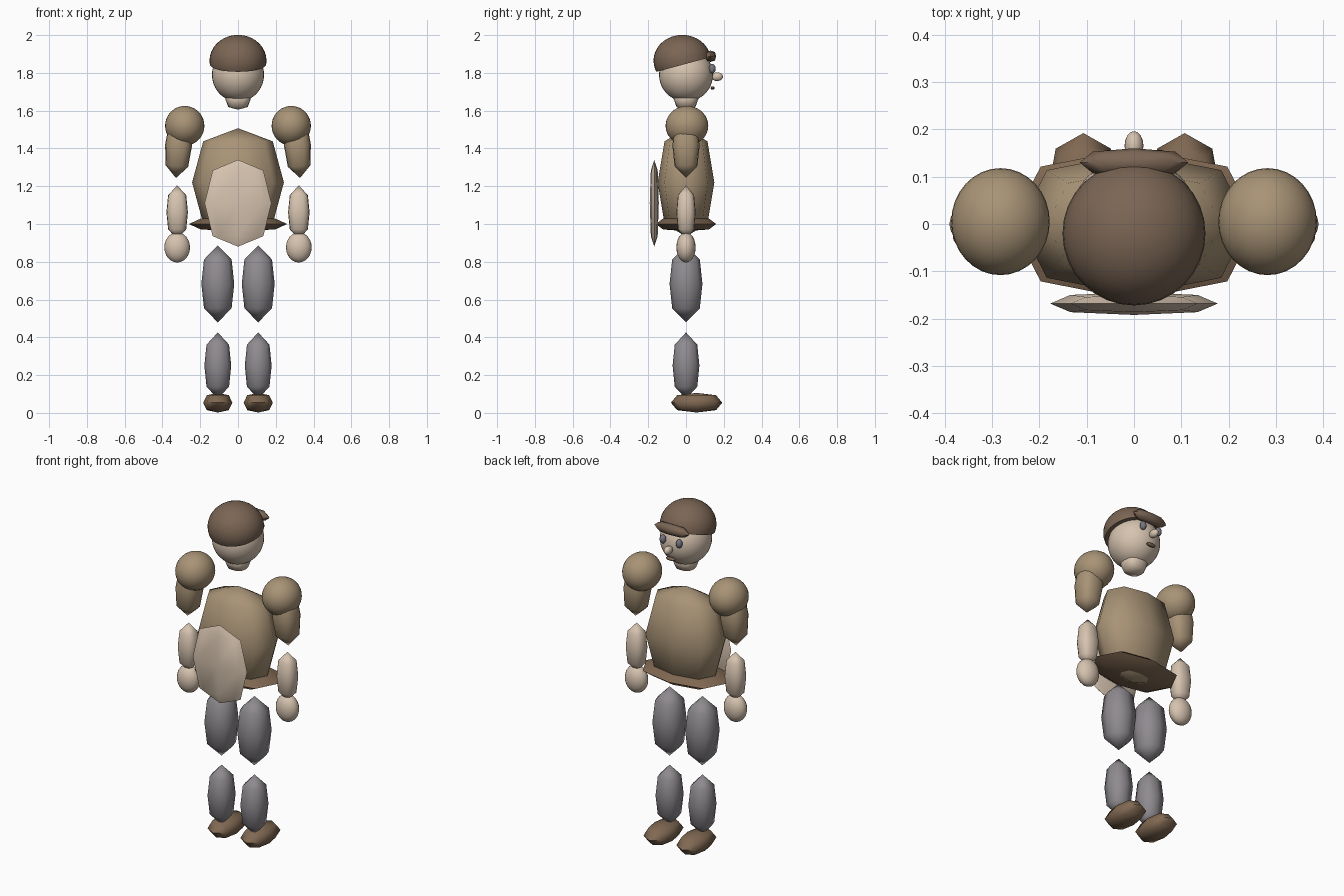
import bpy, bmesh, math
from mathutils import Matrix, Vector

if "Cube" in bpy.data.objects:
    bpy.data.objects.remove(bpy.data.objects["Cube"])


def material(name, rgb):
    m = bpy.data.materials.new(name)
    lin = [(c / 255 / 12.92) if c < 11 else ((c / 255 + 0.055) / 1.055) ** 2.4 for c in rgb]
    m.diffuse_color = (*lin, 1)
    m.use_nodes = True
    m.node_tree.nodes["Principled BSDF"].inputs["Base Color"].default_value = m.diffuse_color
    return m


TAN = material("tan_cloth", (168, 147, 118))
SKIN = material("skin", (214, 195, 175))
CAP = material("dark_brown_felt", (122, 101, 84))
LEATHER = material("brown_leather", (128, 104, 82))
GREY = material("grey_trousers", (143, 139, 144))
EYE = material("slate_eye", (118, 118, 130))

# (exponent of ring radius, exponent of ring height)
ROUND = (1.0, 1.0)
BODY = (0.8, 0.8)
LIMB = (0.5, 1.33)


def spow(v, e):
    return 0.0 if abs(v) < 1e-6 else math.copysign(abs(v) ** e, v)


def blob(name, centre, radii, mat, seg=8, rows=4, shape=BODY, section=0.8, tilt=0.0, cut=None):
    """Rounded block: a stack of rings closed by a pole at each end."""
    bm = bmesh.new()
    low, high = bm.verts.new((0, 0, -radii[2])), bm.verts.new((0, 0, radii[2]))
    rings = []
    for i in range(1, rows):
        a = -math.pi / 2 + math.pi * i / rows
        r, z = spow(math.cos(a), shape[0]), spow(math.sin(a), shape[1])
        rings.append([bm.verts.new((radii[0] * r * spow(math.cos(t), section),
                                    radii[1] * r * spow(math.sin(t), section),
                                    radii[2] * z))
                      for t in (2 * math.pi * k / seg for k in range(seg))])
    for k in range(seg):
        n = (k + 1) % seg
        bm.faces.new((low, rings[0][n], rings[0][k]))
        bm.faces.new((high, rings[-1][k], rings[-1][n]))
        for a, b in zip(rings, rings[1:]):
            bm.faces.new((a[k], a[n], b[n], b[k]))
    bm.transform(Matrix.Translation(centre) @ Matrix.Rotation(tilt, 4, 'Y'))
    if cut:  # slice off everything below a plane and close the opening
        res = bmesh.ops.bisect_plane(bm, geom=bm.verts[:] + bm.edges[:] + bm.faces[:],
                                     plane_co=cut[0], plane_no=cut[1], clear_inner=True)
        edges = [e for e in res["geom_cut"] if isinstance(e, bmesh.types.BMEdge)]
        bmesh.ops.contextual_create(bm, geom=edges)
    bmesh.ops.recalc_face_normals(bm, faces=bm.faces[:])
    me = bpy.data.meshes.new(name)
    bm.to_mesh(me)
    bm.free()
    me.materials.append(mat)
    ob = bpy.data.objects.new(name, me)
    bpy.context.collection.objects.link(ob)
    bpy.ops.object.select_all(action='DESELECT')
    ob.select_set(True)
    bpy.context.view_layer.objects.active = ob
    bpy.ops.object.shade_smooth_by_angle(angle=math.radians(65))
    return ob


def ball(name, centre, radii, mat, seg=32, rows=18, cut=None):
    return blob(name, centre, radii, mat, seg, rows, ROUND, 1.0, cut=cut)


# Torso, belt and front plate
blob("torso", (0, 0, 1.22), (0.243, 0.15, 0.287), TAN)
blob("belt", (0, 0, 1.0), (0.26, 0.16, 0.038), LEATHER)
blob("shield", (0, -0.168, 1.11), (0.177, 0.024, 0.23), SKIN)

# Neck, head and face
blob("neck", (0, 0, 1.663), (0.068, 0.066, 0.058), SKIN, seg=16)
ball("head", (0, 0, 1.79), (0.138, 0.143, 0.142), SKIN)
ball("nose", (0, 0.165, 1.78), (0.02, 0.031, 0.023), SKIN, 16, 10)
blob("mouth", (0, 0.141, 1.72), (0.032, 0.011, 0.009), CAP)

# Cap with a tilted rim and a small visor
ball("cap", (0, -0.02, 1.865), (0.151, 0.152, 0.136), CAP,
     cut=(Vector((0, -0.17, 1.802)), Vector((0, -0.27, 1))))
blob("visor", (0, 0.13, 1.888), (0.115, 0.03, 0.03), CAP)

# Paired parts
for side, s in (("left", -1), ("right", 1)):
    ball(side + "_eye", (s * 0.053, 0.139, 1.822), (0.018, 0.018, 0.025), EYE, 16, 10)
    ball(side + "_shoulder", (s * 0.282, 0.005, 1.52), (0.104, 0.113, 0.105), TAN)
    blob(side + "_upper_arm", (s * 0.315, 0, 1.415), (0.071, 0.072, 0.172), TAN,
         seg=16, shape=LIMB, tilt=-s * math.radians(4.5))
    blob(side + "_forearm", (s * 0.322, 0, 1.062), (0.057, 0.051, 0.143), SKIN,
         seg=16, shape=LIMB)
    ball(side + "_hand", (s * 0.322, 0, 0.876), (0.068, 0.051, 0.08), SKIN, 20, 12)
    blob(side + "_thigh", (s * 0.107, 0, 0.683), (0.087, 0.087, 0.204), GREY, shape=LIMB)
    blob(side + "_shin", (s * 0.107, 0, 0.25), (0.071, 0.071, 0.176), GREY, shape=LIMB)
    blob(side + "_foot", (s * 0.107, 0.056, 0.054), (0.077, 0.136, 0.052), LEATHER)
